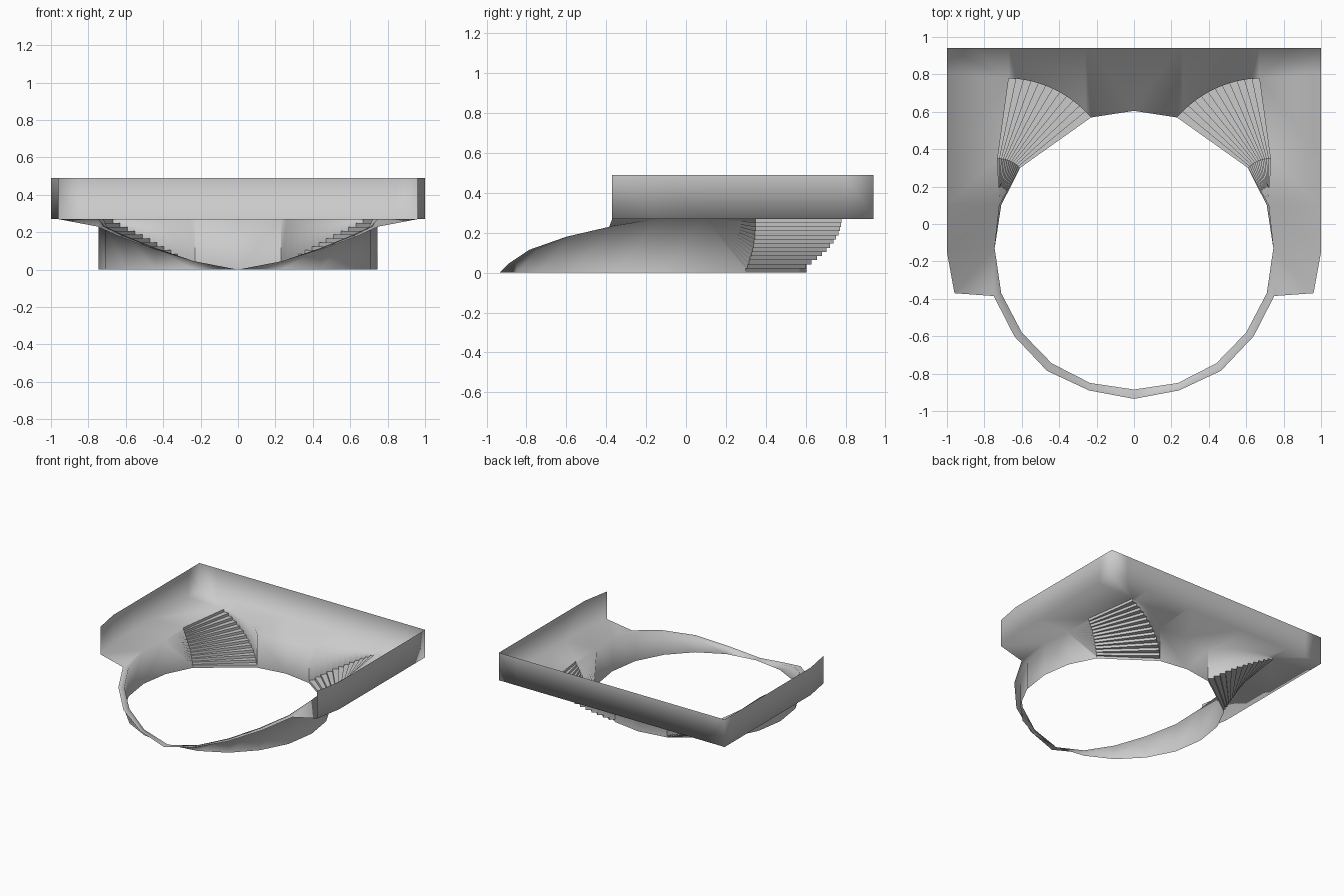
import bpy, bmesh
from math import radians, sin, cos
from mathutils import Vector

if "Cube" in bpy.data.objects:
    bpy.data.objects.remove(bpy.data.objects["Cube"])

GREY = (0.6, 0.6, 0.6, 1)
mat = bpy.data.materials.new("plain grey")
mat.use_nodes = True
mat.diffuse_color = GREY
mat.node_tree.nodes["Principled BSDF"].inputs["Base Color"].default_value = GREY

SHELF, TOP, STEPS = 0.27, 0.49, 13


class Part:
    """Collects faces for one half, shares vertices, mirrors across x."""

    def __init__(self):
        self.bm, self.seen = bmesh.new(), {}

    def face(self, *points):
        verts = []
        for p in points:
            key = tuple(round(c, 4) for c in p)
            if key not in self.seen:
                self.seen[key] = self.bm.verts.new(key)
            if self.seen[key] not in verts:
                verts.append(self.seen[key])
        if len(verts) > 2:
            self.bm.faces.new(verts)

    def strip(self, a, b):
        for i in range(len(a) - 1):
            self.face(a[i], a[i + 1], b[i + 1], b[i])

    def finish(self, name, smooth):
        bmesh.ops.recalc_face_normals(self.bm, faces=self.bm.faces)
        up = sum(f.normal.z * f.calc_area() for f in self.bm.faces)
        if up < 0:
            bmesh.ops.reverse_faces(self.bm, faces=self.bm.faces)
        for f in self.bm.faces:
            f.smooth = smooth
        mesh = bpy.data.meshes.new(name)
        self.bm.to_mesh(mesh)
        self.bm.free()
        mesh.materials.append(mat)
        obj = bpy.data.objects.new(name, mesh)
        bpy.context.collection.objects.link(obj)
        obj.modifiers.new("mirror", 'MIRROR')


def at(points, z):
    return [Vector((p[0], p[1], z)) for p in points]


# Fan of step edges, turning about a point beside the opening
def fan(k, r0, r1):
    t = k / (STEPS - 1)
    a = radians(144.6 + (97.9 - 144.6) * t)
    r = r0 + (r1 - r0) * t
    return (0.75 + r * cos(a), 0.2 + r * sin(a))


outer = [fan(k, 0.638, 0.585) for k in range(STEPS)]
inner = [fan(k, 0.172, 0.151) for k in range(STEPS)]
level = [SHELF * k / STEPS for k in range(STEPS + 1)]

# Stairs: a riser and a tread for each step
stairs = Part()
for k in range(STEPS):
    ends = [inner[k], outer[k]]
    stairs.strip(at(ends, level[k]), at(ends, level[k + 1]))
    if k < STEPS - 1:
        stairs.strip(at(ends, level[k + 1]),
                     at([inner[k + 1], outer[k + 1]], level[k + 1]))
stairs.finish("corner_stairs", False)

# Shelf between the opening and the upper wall
shell = Part()
back = [(0, 0.605)] + outer
side = [(0.72, 0.1), (0.745, -0.13)]
rim_start = Vector((0.75, -0.385, 0.23))
edge_in = at(back + [outer[-1]] * 3 + [inner[-1]] + side, SHELF) + [rim_start]
edge_out = at([(p[0], 0.94) for p in back]
              + [(0.85, 0.94), (1, 0.94), (1, 0.8), (1, 0.35), (1, 0.1),
                 (1, -0.15), (0.96, -0.37)], SHELF)
shell.strip(edge_in, edge_out)

# Upper wall around three sides
shell.strip(edge_out, at(edge_out, TOP))

# Lower wall behind the opening and above the stair ends
shell.strip(at(back[:2], 0), at(back[:2], SHELF))
for k in range(STEPS - 1):
    pair = outer[k:k + 2]
    shell.strip(at(pair, level[k + 1]), at(pair, SHELF))

# Sloping wall beside the inner stair ends
foot = Vector((0.71, 0.1, 0))
apex = Vector((0.72, 0.1, SHELF))
profile = [foot]
for k in range(STEPS):
    profile += at([inner[k]], level[k]) + at([inner[k]], level[k + 1])
for a, b in zip(profile, profile[1:]):
    shell.face(apex, a, b)

# Front lower wall, falling to a point, with a narrow outward rim
ring = [(0.71, -0.37, 0.23), (0.6, -0.58, 0.18), (0.44, -0.745, 0.115),
        (0.235, -0.85, 0.045), (0, -0.885, 0)]
rim = [rim_start] + [Vector(p) for p in
       [(0.64, -0.6, 0.18), (0.465, -0.785, 0.115), (0.24, -0.89, 0.045),
        (0, -0.935, 0)]]
ring = [Vector(p) for p in ring]
wall_top = [apex, Vector((0.745, -0.13, SHELF))] + ring
wall_foot = [foot] + at(wall_top[1:], 0)
shell.strip(wall_top, wall_foot)
shell.strip(ring, rim)
shell.face(wall_top[1], rim[0], ring[0])
shell.finish("tray_shell", True)
